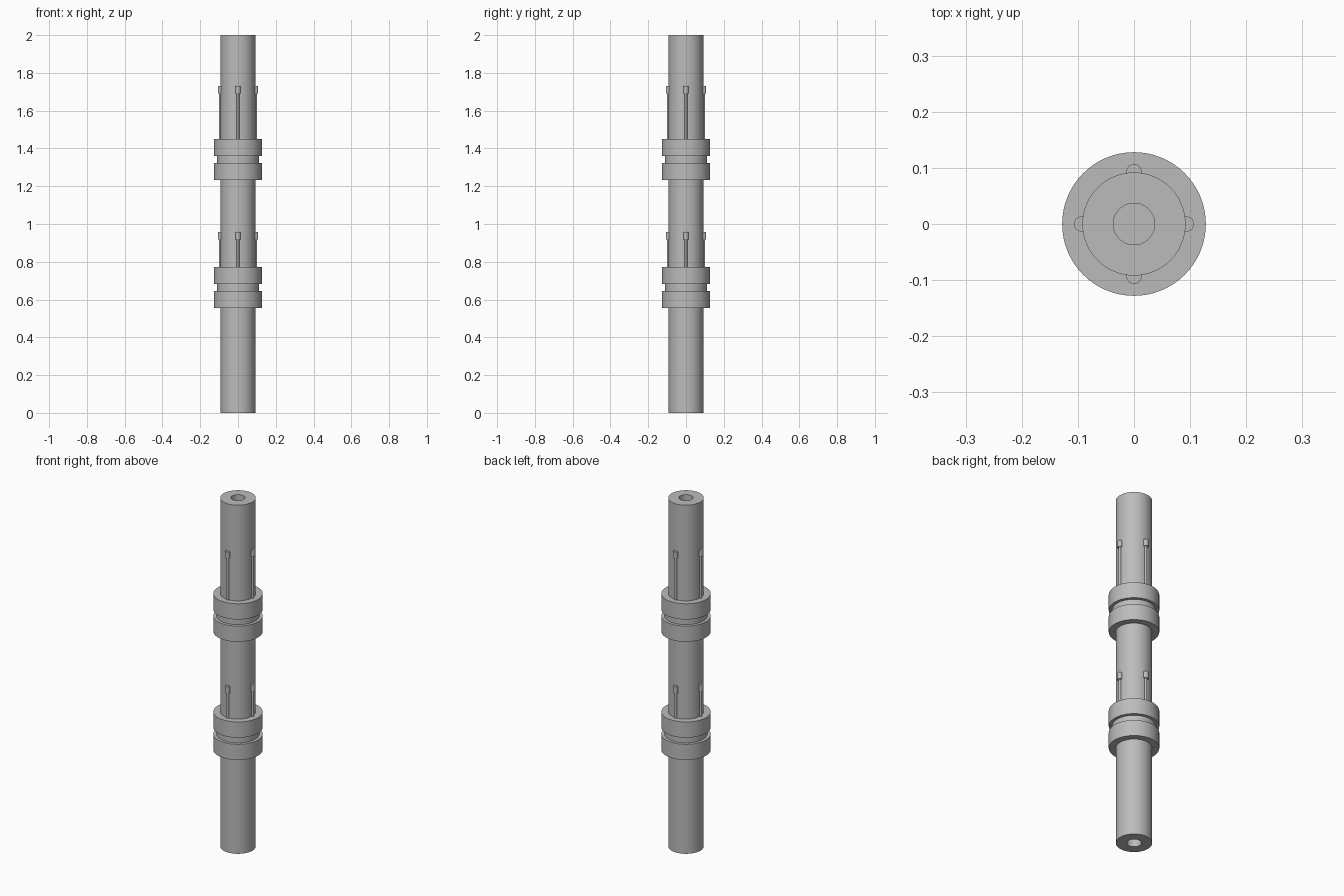
import bpy, math

cube = bpy.data.objects.get("Cube")
if cube:
    bpy.data.objects.remove(cube, do_unlink=True)

grey = bpy.data.materials.new("steel_grey")
grey.use_nodes = True
grey.diffuse_color = (0.5, 0.5, 0.5, 1)
grey.node_tree.nodes["Principled BSDF"].inputs["Base Color"].default_value = (0.5, 0.5, 0.5, 1)


def lathe(name, profile, sides=64, at=(0, 0)):
    """Turn an (r, z) profile around a vertical axis; r = 0 ends become caps."""
    verts, faces, rings = [], [], []
    for r, z in profile:
        start = len(verts)
        n = sides if r > 0 else 1
        for i in range(n):
            a = math.tau * i / sides
            verts.append((at[0] + r * math.cos(a), at[1] + r * math.sin(a), z))
        rings.append([start + i % n for i in range(sides)])
    for low, high in zip(rings, rings[1:]):
        for i in range(sides):
            j = (i + 1) % sides
            quad = [low[i], low[j], high[j], high[i]]
            faces.append(list(dict.fromkeys(quad)))
    mesh = bpy.data.meshes.new(name)
    mesh.from_pydata(verts, [], faces)
    mesh.materials.append(grey)
    obj = bpy.data.objects.new(name, mesh)
    bpy.context.collection.objects.link(obj)
    bpy.ops.object.select_all(action="DESELECT")
    obj.select_set(True)
    bpy.context.view_layer.objects.active = obj
    bpy.ops.object.shade_smooth_by_angle(angle=math.radians(30))
    return obj


# Main rod with a blind bore in each end
ROD, BORE, DEPTH = 0.092, 0.037, 0.2
lathe("rod", [(0, DEPTH), (BORE, DEPTH), (BORE, 0), (ROD, 0),
              (ROD, 2), (BORE, 2), (BORE, 2 - DEPTH), (0, 2 - DEPTH)])

# Two grooved collars, each with four headed pins standing on top
for label, base, pin_top in (("lower", 0.555, 0.957), ("upper", 1.233, 1.73)):
    rim, neck = 0.128, 0.111
    z1, z2, z3 = base + 0.09, base + 0.128, base + 0.218
    lathe(label + "_collar", [(0, base), (rim, base), (rim, z1), (neck, z1),
                              (neck, z2), (rim, z2), (rim, z3), (0, z3)])
    for k, side in enumerate(("left", "back", "right", "front")):
        a = k * math.pi / 2
        spot = (0.0935 * math.cos(a), 0.0935 * math.sin(a))
        head = pin_top - 0.038
        lathe(f"{label}_{side}_pin", [(0, z3 - 0.01), (0.007, z3 - 0.01), (0.007, head),
                                      (0.0135, head), (0.0135, pin_top), (0, pin_top)],
              sides=24, at=spot)
